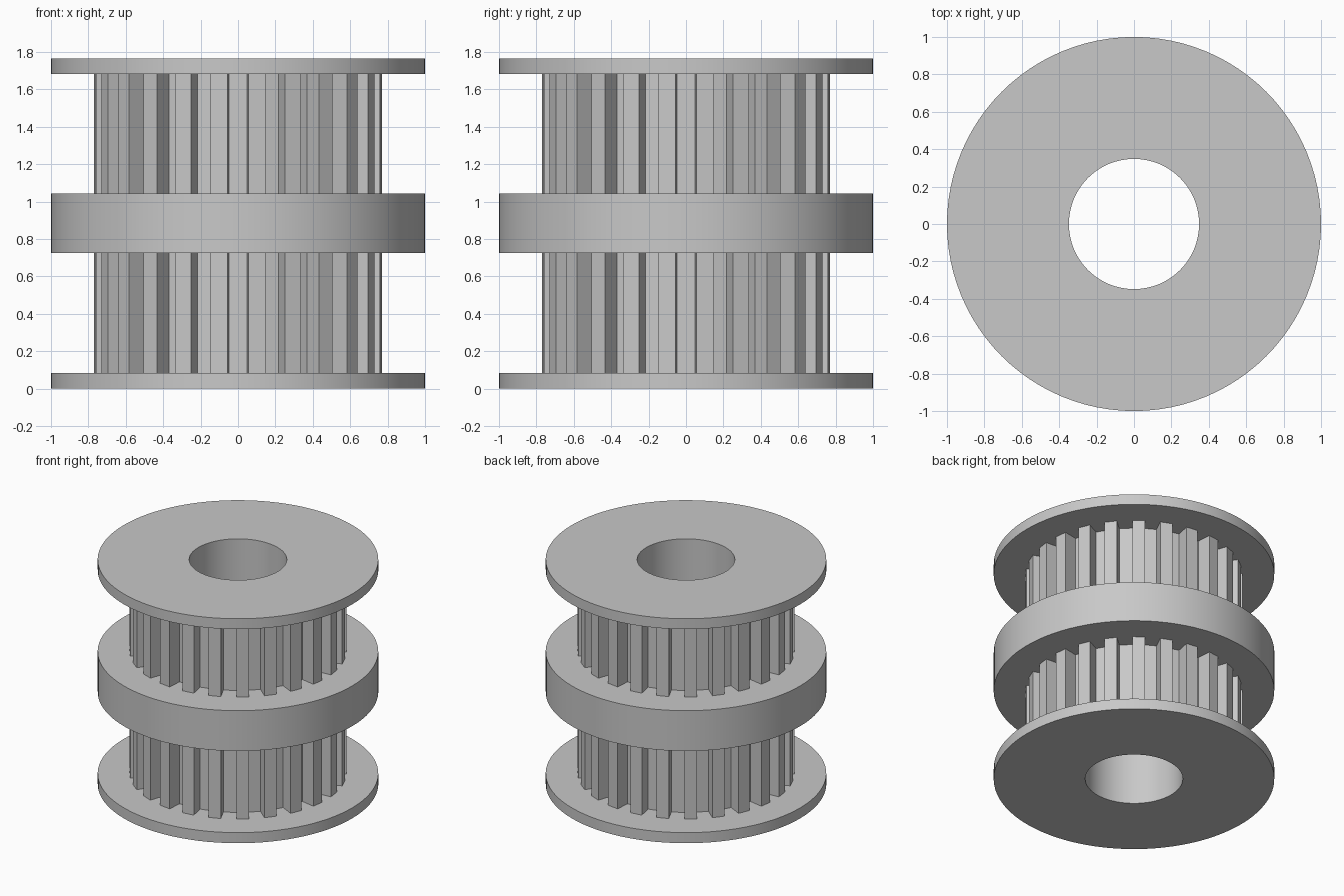
import bpy, bmesh, math

cube = bpy.data.objects.get("Cube")
if cube:
    bpy.data.objects.remove(cube, do_unlink=True)

BORE = 0.348
SEGMENTS = 96
TEETH = 24
TIP, ROOT = 0.772, 0.66

steel = bpy.data.materials.new("grey_metal")
steel.use_nodes = True
colour = (0.58, 0.58, 0.58, 1)
steel.diffuse_color = colour
steel.node_tree.nodes["Principled BSDF"].inputs["Base Color"].default_value = colour


def polar(radius, degrees):
    a = math.radians(degrees)
    return radius * math.cos(a), radius * math.sin(a)


def bored_prism(name, outline, z0, z1):
    """Extrude an outline between two heights, with a round bore through it."""
    n = len(outline)
    bore = [polar(BORE, 360 / n * (i - 1)) for i in range(n)]
    bm = bmesh.new()
    loops = [[bm.verts.new((x, y, z)) for x, y in ring]
             for ring, z in ((outline, z0), (outline, z1), (bore, z1), (bore, z0))]
    for k in range(4):
        a, b = loops[k], loops[(k + 1) % 4]
        for i in range(n):
            j = (i + 1) % n
            bm.faces.new((a[i], a[j], b[j], b[i]))
    bmesh.ops.recalc_face_normals(bm, faces=bm.faces)
    mesh = bpy.data.meshes.new(name)
    bm.to_mesh(mesh)
    bm.free()
    mesh.materials.append(steel)
    obj = bpy.data.objects.new(name, mesh)
    bpy.context.collection.objects.link(obj)
    bpy.ops.object.select_all(action="DESELECT")
    obj.select_set(True)
    bpy.context.view_layer.objects.active = obj
    bpy.ops.object.shade_smooth_by_angle(angle=math.radians(6))


# Outlines: plain disc, and a gear with a groove centred on each axis
disc = [polar(1, 360 / SEGMENTS * (i - 1)) for i in range(SEGMENTS)]
gear = []
for t in range(TEETH):
    pitch = 360 / TEETH
    for radius, angle in ((ROOT, -4.1), (ROOT, 4.1), (TIP, 4.1), (TIP, pitch - 4.1)):
        gear.append(polar(radius, t * pitch + angle))

# Stacked parts from the bottom up
bored_prism("bottom_flange", disc, 0, 0.083)
bored_prism("lower_teeth", gear, 0.083, 0.725)
bored_prism("middle_collar", disc, 0.725, 1.042)
bored_prism("upper_teeth", gear, 1.042, 1.683)
bored_prism("top_flange", disc, 1.683, 1.765)
